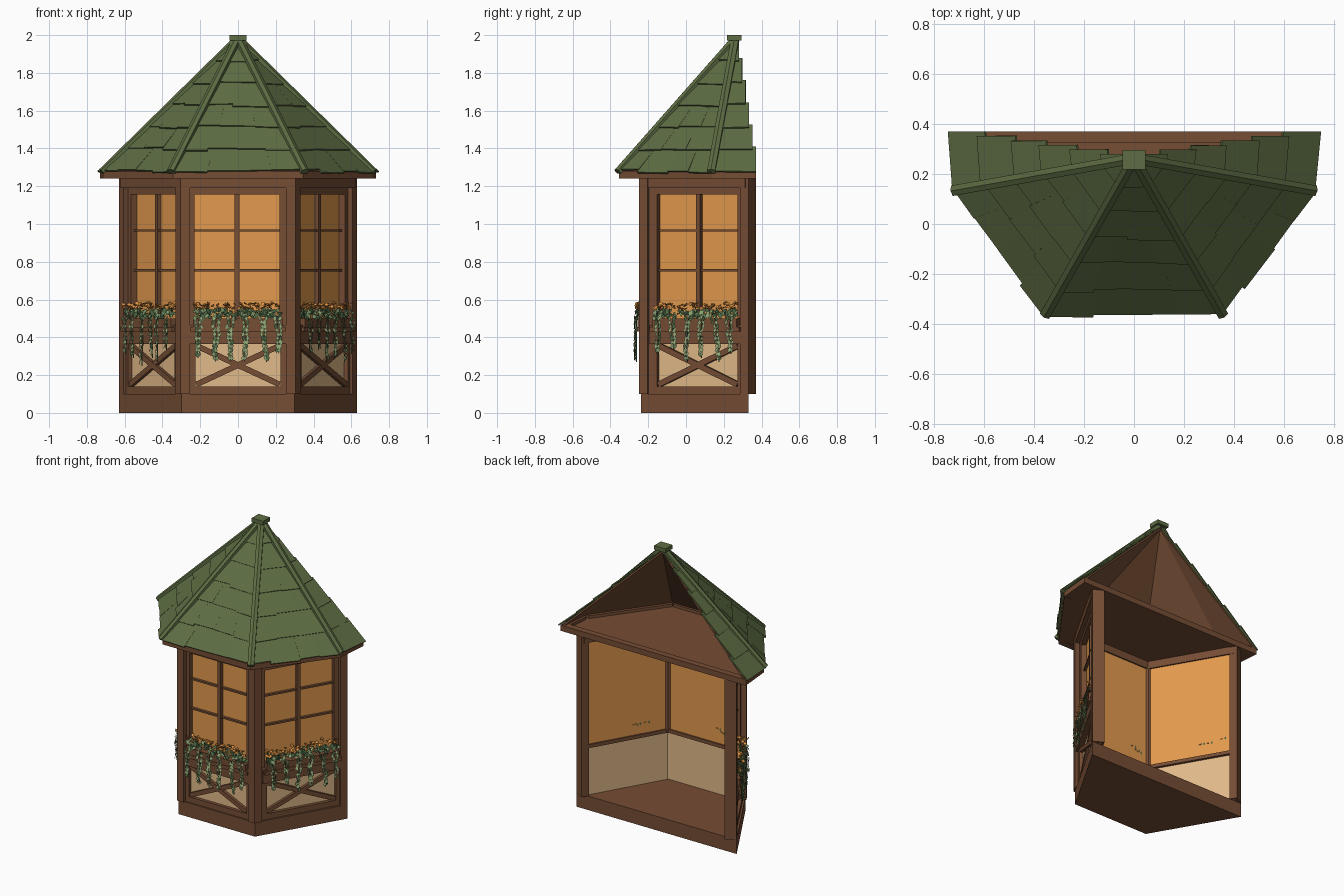
import bpy, bmesh, math, random
from mathutils import Vector, Matrix

if "Cube" in bpy.data.objects:
    bpy.data.objects.remove(bpy.data.objects["Cube"])

random.seed(4)


def material(name, rgb):
    m = bpy.data.materials.new(name)
    m.diffuse_color = (*rgb, 1)
    m.use_nodes = True
    m.node_tree.nodes["Principled BSDF"].inputs["Base Color"].default_value = m.diffuse_color
    return m


WOOD = material("brown_wood", (0.18, 0.075, 0.035))
GREEN = material("roof_green", (0.110, 0.152, 0.056))
GLASS = material("amber_glass", (0.77, 0.325, 0.075))
CREAM = material("cream_plaster", (0.75, 0.49, 0.25))
LEAF = material("dark_leaf", (0.075, 0.14, 0.06))
VINE = material("light_leaf", (0.26, 0.36, 0.17))
BLOOM = material("orange_bloom", (0.75, 0.30, 0.06))


def finish(name, bm, mat, solid=True):
    if solid:
        bmesh.ops.recalc_face_normals(bm, faces=bm.faces)
    me = bpy.data.meshes.new(name)
    bm.to_mesh(me)
    bm.free()
    me.materials.append(mat)
    ob = bpy.data.objects.new(name, me)
    bpy.context.collection.objects.link(ob)
    return ob


def add_box(bm, frame, x0, x1, y0, y1, z0, z1, tilt=0):
    c = Vector(((x0 + x1) / 2, (y0 + y1) / 2, (z0 + z1) / 2))
    size = Matrix.Diagonal((x1 - x0, y1 - y0, z1 - z0, 1))
    m = frame @ Matrix.Translation(c) @ Matrix.Rotation(tilt, 4, 'Y') @ size
    bmesh.ops.create_cube(bm, size=1, matrix=m)


def boxes(name, mat, frame, rows):
    bm = bmesh.new()
    for r in rows:
        add_box(bm, frame, *r)
    return finish(name, bm, mat)


def add_hull(bm, low, high):
    """Closed solid between two matching loops."""
    a = [bm.verts.new(p) for p in low]
    b = [bm.verts.new(p) for p in high]
    n = len(a)
    bm.faces.new(a[::-1])
    bm.faces.new(b)
    for i in range(n):
        j = (i + 1) % n
        bm.faces.new((a[i], a[j], b[j], b[i]))


def prism(name, pts, z0, z1, mat):
    bm = bmesh.new()
    add_hull(bm, [(x, y, z0) for x, y in pts], [(x, y, z1) for x, y in pts])
    return finish(name, bm, mat)


def mirrored(pts):
    return pts + [(-x, y) for x, y in reversed(pts)]


# Plinth, whose top is the floor
prism("plinth", mirrored([(0.30, -0.238), (0.63, 0.33)]), 0, 0.10, WOOD)

# Corner and rear posts, with a slim inner strip between the panes
for s, side in ((1, "right"), (-1, "left")):
    corner = [(0.305, -0.25), (0.332, -0.203), (0.272, -0.192), (0.253, -0.205), (0.253, -0.25)]
    prism(side + "_corner_post", [(s * x, y) for x, y in corner], 0.10, 1.245, WOOD)
    strip = [(0.285, -0.21), (0.283, -0.15), (0.253, -0.157), (0.235, -0.18)]
    prism(side + "_inner_strip", [(s * x, y) for x, y in strip], 0.44, 1.20, WOOD)
    rear = [(0.605, 0.287), (0.63, 0.332), (0.562, 0.371), (0.536, 0.326)]
    prism(side + "_rear_post", [(s * x, y) for x, y in rear], 0.10, 1.245, WOOD)


def leaf(bm, frame, p, size, rot):
    m = frame @ Matrix.Translation(p) @ rot
    pts = [(0, 0, size), (-size * .65, 0, 0), (0, 0, -size), (size * .65, 0, 0)]
    bm.faces.new([bm.verts.new(m @ Vector(q)) for q in pts])


def spin(a, lean=0):
    r = random.uniform
    return (Matrix.Rotation(r(-a, a), 4, 'Z') @ Matrix.Rotation(r(-a, a) - lean, 4, 'X')
            @ Matrix.Rotation(r(-a, a), 4, 'Y'))


# Three wall bays; local x runs along the wall, local y points inward
def bay(tag, frame, h, off):
    g = h - 0.037
    l, r = off - g, off + g
    boxes(tag + "_window_pane", GLASS, frame, [(off - h, off + h, 0.070, 0.080, 0.44, 1.20)])
    boxes(tag + "_lower_panel", CREAM, frame, [(-h - .015, h + .015, 0.045, 0.072, 0.10, 0.44)])
    boxes(tag + "_wall_frame", WOOD, frame, [
        (-h - .02, l, 0.035, 0.075, 0.44, 1.20), (r, h + .02, 0.035, 0.075, 0.44, 1.20),
        (-h - .02, -g, 0.022, 0.055, 0.10, 0.44), (g, h + .02, 0.022, 0.055, 0.10, 0.44),
        (l, r, 0.035, 0.07, 1.155, 1.19), (-h - .02, h + .02, 0.004, 0.09, 1.19, 1.245),
        (-g, g, 0.022, 0.045, 0.10, 0.14), (-h, h, 0.006, 0.045, 0.365, 0.44),
        (-h, h, 0.006, 0.09, 0.44, 0.465)])
    boxes(tag + "_mullions", WOOD, frame, [
        (off - 0.013, off + 0.013, 0.046, 0.069, 0.44, 1.16),
        (l, r, 0.052, 0.069, 0.749, 0.761), (l, r, 0.052, 0.069, 0.959, 0.971)])
    # Crossed braces on the lower panel
    a, half = math.atan2(0.21, 2 * g), math.hypot(0.105, g) - 0.005
    boxes(tag + "_cross_braces", WOOD, frame, [
        (-half, half, 0.024, 0.044, 0.238, 0.268, a),
        (-half, half, 0.026, 0.045, 0.238, 0.268, -a)])
    # Flower box on a sill
    boxes(tag + "_flower_box", WOOD, frame, [
        (-h + .01, h - .01, -0.010, 0.06, 0.43, 0.455),
        (-h + .025, h - .025, -0.006, 0.06, 0.455, 0.50)])

    dark, light, bloom = bmesh.new(), bmesh.new(), bmesh.new()
    r = random.uniform
    w = h - 0.03
    for i in range(120):
        leaf(light if i % 5 < 2 else dark, frame,
             Vector((r(-w, w), r(-.012, .05), r(.505, .545))), r(.015, .025), spin(.8, .5))
    # Blossoms above the foliage
    for i in range(75):
        m = frame @ Matrix.Translation((r(-w, w), r(-.015, .055), r(.55, .582))) @ spin(.9)
        bmesh.ops.create_cone(bloom, cap_ends=True, segments=5, radius1=.003, radius2=.012,
                              depth=.006, matrix=m)
    # Blossoms and leaves showing on the inner side of the pane
    for i in range(3):
        p = Vector((r(-w, -w * .3), .084, r(.53, .58)))
        leaf(dark, frame, p, .012, Matrix.Rotation(math.pi, 4, 'Z'))
        add_box(bloom, frame, p.x + .02, p.x + .034, .07, .085, p.z, p.z + .006)
    # Trailing vines
    for k in range(6):
        x = -w + 0.03 + k * (2 * w - 0.06) / 5 + r(-.012, .012)
        z, end = 0.50, r(0.25, 0.36)
        while z > end:
            add_box(dark, frame, x - .002, x + .002, -.014, -.010, z - .021, z)
            wide = .008 + .012 * max(0, (z - .34) / .16)
            for s in (-1, 1):
                leaf(light if r(0, 1) < .75 else dark, frame,
                     Vector((x + s * r(.006, wide), r(-.024, -.015), z)), r(.013, .018), spin(.4, .15))
            z -= 0.021
            x += r(-.005, .005)
    finish(tag + "_foliage", dark, LEAF, False)
    finish(tag + "_trailing_vines", light, VINE, False)
    finish(tag + "_blossoms", bloom, BLOOM)


def wall(x, y, deg):
    return Matrix.Translation((x, y, 0)) @ Matrix.Rotation(math.radians(deg), 4, 'Z')


bay("front", wall(0, -0.25, 0), 0.262, -0.006)
bay("right", wall(0.4775, 0.048, 60), 0.283, -0.008)
bay("left", wall(-0.4775, 0.048, -60), 0.283, 0.008)

# Ceiling slab with a raised eave rim
eave = mirrored([(0.345, -0.355), (0.71, 0.14), (0.73, 0.37)])
prism("ceiling", eave, 1.243, 1.26, WOOD)
rim = bmesh.new()
mid = Vector((0, 0.08))
for i in range(6):
    a, b = Vector(eave[i]), Vector(eave[(i + 1) % 6])
    n = Vector((a.y - b.y, b.x - a.x)).normalized()
    if n.dot(mid - a) < 0:
        n = -n
    d = (b - a).normalized() * 0.025
    loop = [a, b, b + n * .045 - d, a + n * .045 + d]
    add_hull(rim, [(*p, 1.24) for p in loop], [(*p, 1.28) for p in loop])
finish("eave_rim", rim, WOOD)

# Roof: wooden lining, overlapping shingles, hip caps
APEX = Vector((0, 0.262, 1.975))
E = [Vector(p) for p in ((-0.736, 0.37, 1.272), (-0.716, 0.135, 1.272), (-0.352, -0.358, 1.272),
                         (0.352, -0.358, 1.272), (0.716, 0.135, 1.272), (0.736, 0.37, 1.272))]
ROWS = 6
lining, tiles = bmesh.new(), bmesh.new()
for f in range(5):
    a, b = E[f], E[f + 1]
    n = (b - a).cross(APEX - a).normalized()
    tri = [a.lerp(APEX, .015), b.lerp(APEX, .015), APEX]
    add_hull(lining, [p - n * .018 for p in tri], [p - n * .006 for p in tri])

    def at(s, t):
        return a.lerp(b, s).lerp(APEX, t)

    for row in range(ROWS):
        t0, t1 = row / ROWS, min((row + 1.15) / ROWS, 0.985)
        count = max(1, round((b - a).length * (1 - t0) / 0.16))
        cuts = [0] + [(i + random.uniform(-.18, .18)) / count for i in range(1, count)] + [1]
        for s0, s1 in zip(cuts, cuts[1:]):
            j, tip = random.uniform(-.012, .012), random.uniform(-.005, .005)
            q = [at(s0, t0 + j), at(s1, t0 + j + tip), at(s1, t1), at(s0, t1)]
            # The open rear edge steps in row by row
            if f == 0 and s0 == 0:
                q[3].y = q[0].y
            if f == 4 and s1 == 1:
                q[2].y = q[1].y
            up = random.uniform(.007, .012)
            lift = (up, up, .001, .001)
            add_hull(tiles, [p + n * (k - .006) for p, k in zip(q, lift)],
                     [p + n * (k + .003) for p, k in zip(q, lift)])
finish("roof_lining", lining, WOOD)
finish("roof_shingles", tiles, GREEN)

caps = bmesh.new()
for p in E[1:5]:
    d = (APEX - p).normalized()
    side = d.cross(Vector((0, 0, 1))).normalized()
    up = side.cross(d)
    low = [p + side * x + up * z for x, z in ((-.021, -.005), (.021, -.005), (.021, .018), (0, .026), (-.021, .018))]
    shift = (APEX - p) * .99
    add_hull(caps, low, [v + shift for v in low])
finish("hip_caps", caps, GREEN)
boxes("roof_finial", GREEN, Matrix(), [(-.045, .045, .218, .295, 1.972, 2.0)])
